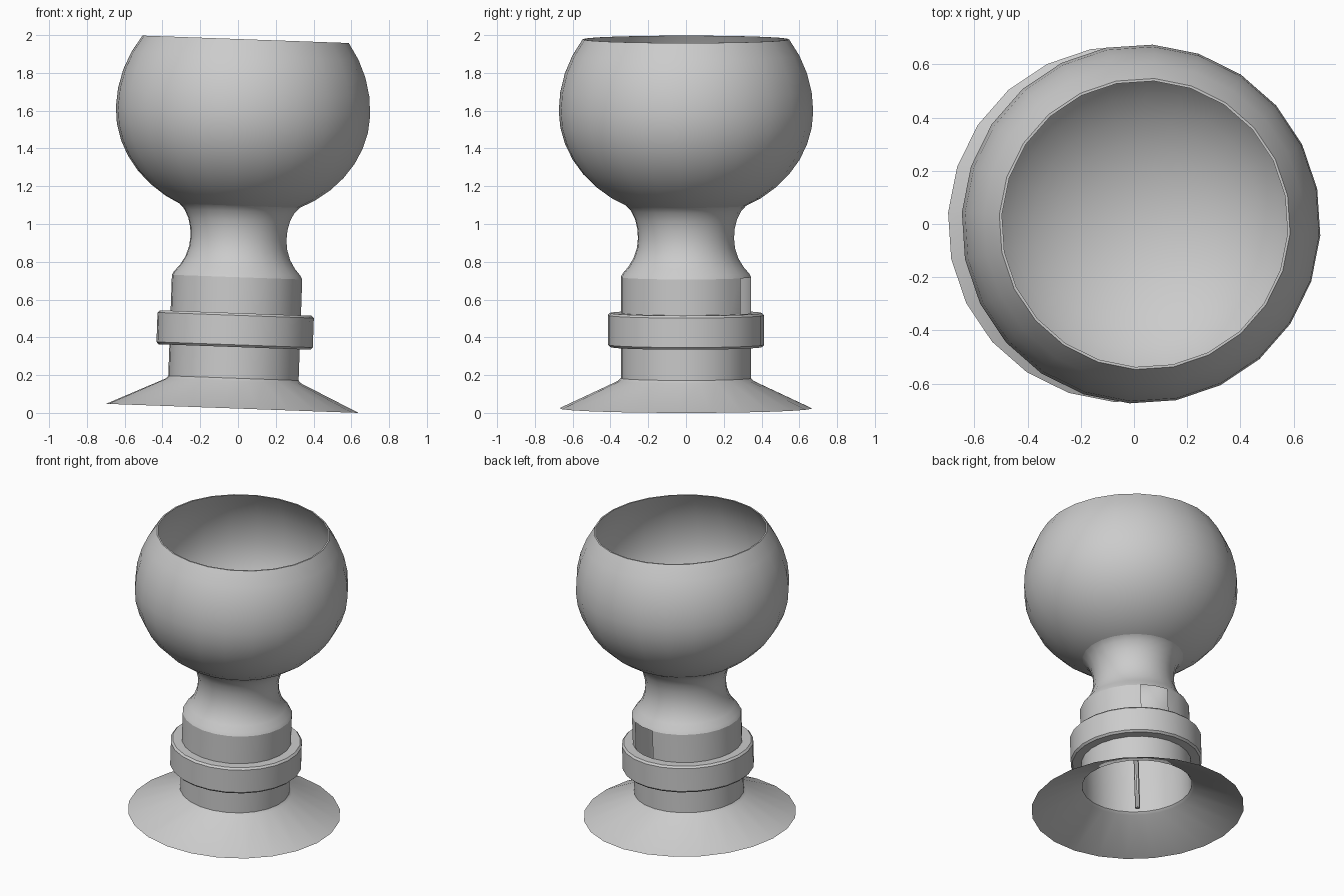
import bpy, bmesh, math
from mathutils import Matrix

if "Cube" in bpy.data.objects:
    bpy.data.objects.remove(bpy.data.objects["Cube"])

SIDES = 24
PHASE = math.radians(-3.7)
# Whole model leans slightly toward +x
LEAN = Matrix.Translation((-0.03, 0, 0.024)) @ Matrix.Rotation(0.036, 4, 'Y')

grey = bpy.data.materials.new("plain_grey")
grey.use_nodes = True
colour = (0.6, 0.6, 0.6, 1)
grey.diffuse_color = colour
grey.node_tree.nodes["Principled BSDF"].inputs["Base Color"].default_value = colour


def lathe(name, profile, skip=(), closed=False, sides=SIDES, angle=30):
    """Revolve (radius, height) points; skip holds (side, band) pairs left open."""
    bm = bmesh.new()
    rings = []
    for r, h in profile:
        if r < 1e-5:
            rings.append([bm.verts.new((0, 0, h))] * sides)
        else:
            turn = [PHASE + math.tau * i / sides for i in range(sides)]
            rings.append([bm.verts.new((r * math.cos(a), r * math.sin(a), h)) for a in turn])
    bands = list(zip(rings, rings[1:]))
    if closed:
        bands.append((rings[-1], rings[0]))
    for b, (low, high) in enumerate(bands):
        for i in range(sides):
            if (i, b) in skip:
                continue
            j = (i + 1) % sides
            corners = list(dict.fromkeys((low[i], low[j], high[j], high[i])))
            bm.faces.new(corners)
    bm.transform(LEAN)
    mesh = bpy.data.meshes.new(name)
    bm.to_mesh(mesh)
    bm.free()
    mesh.materials.append(grey)
    obj = bpy.data.objects.new(name, mesh)
    bpy.context.collection.objects.link(obj)
    bpy.ops.object.select_all(action='DESELECT')
    obj.select_set(True)
    bpy.context.view_layer.objects.active = obj
    bpy.ops.object.shade_smooth_by_angle(angle=math.radians(angle))
    return obj


# Flared foot running up into the lower tube
lathe("flared_foot", [(0.67, 0), (0.36, 0.145), (0.346, 0.16), (0.346, 0.33)])

# Upper tube with a two-sided window above the collar
lathe("upper_tube", [(0.346, 0.33), (0.346, 0.5), (0.346, 0.695)],
      skip={(4, 1), (5, 1)})

# Collar ring with softened edges
lathe("collar", [(0.346, 0.325), (0.403, 0.325), (0.415, 0.337),
                 (0.415, 0.493), (0.403, 0.505), (0.346, 0.505)])

# Concave neck
lathe("neck", [(0.346, 0.695), (0.335, 0.715), (0.305, 0.75), (0.278, 0.795),
               (0.26, 0.85), (0.255, 0.9), (0.258, 0.95), (0.27, 1.0),
               (0.292, 1.045), (0.32, 1.075), (0.362, 1.098)], angle=40)


# Thin-walled bowl: flatter below its widest line than above
def bowl_curve(inset, steps=14):
    top = math.asin(0.38 / 0.65)
    for k in range(steps + 1):
        t = -math.pi / 2 + (top + math.pi / 2) * k / steps
        depth = 0.57 if t < 0 else 0.65
        lift = inset if t < 0 else 0
        yield ((0.675 - inset) * math.cos(t) if k else 0,
               1.575 + (depth - lift) * math.sin(t))


lathe("bowl", list(bowl_curve(0)) + list(bowl_curve(0.012))[::-1])

# Thin pin along the axis
lathe("centre_pin", [(0, 0), (0.016, 0), (0.016, 1.0), (0, 1.0)], sides=8)
